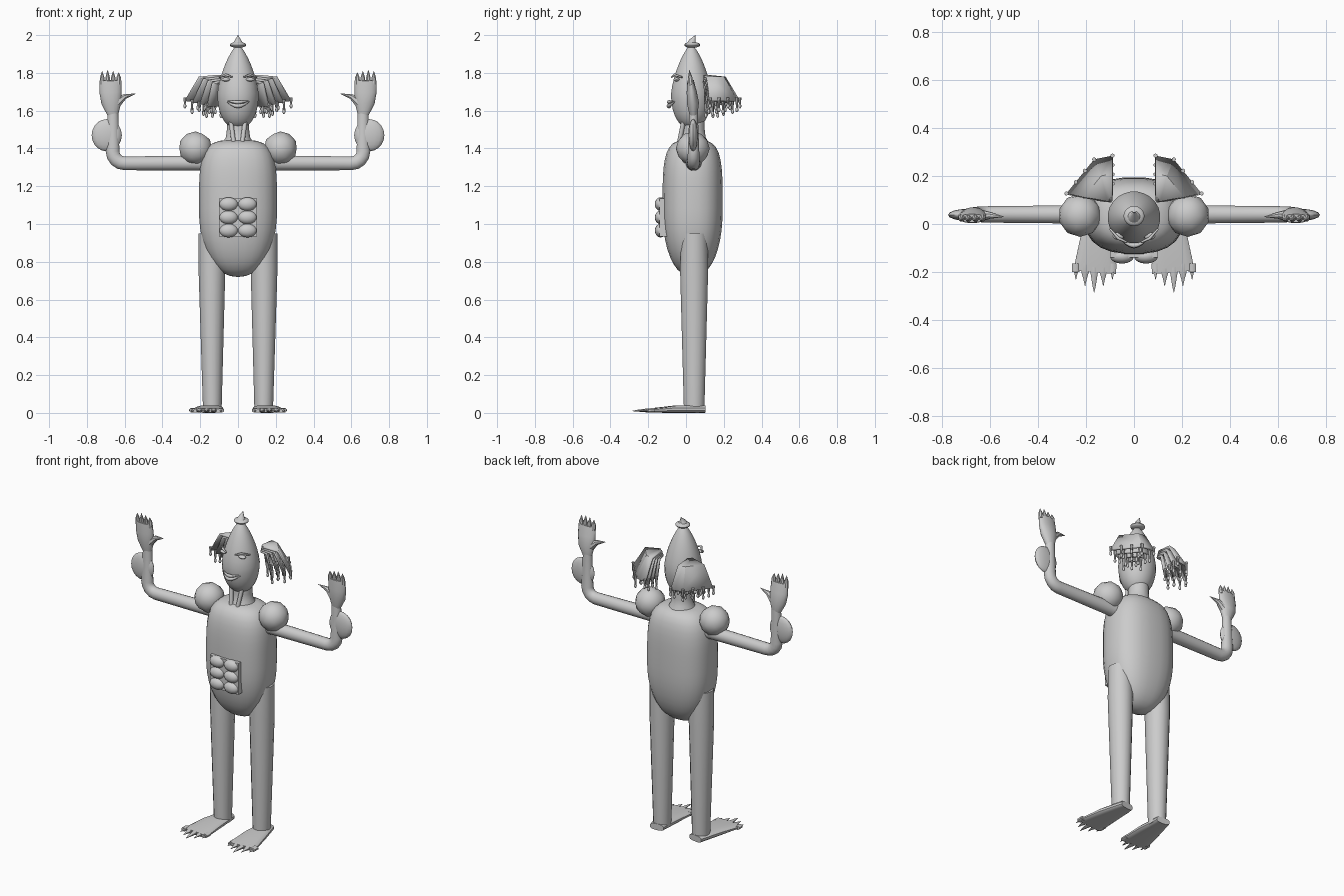
import bpy, bmesh, math
from mathutils import Vector

if "Cube" in bpy.data.objects:
    bpy.data.objects.remove(bpy.data.objects["Cube"])

GREY = (.6, .6, .6, 1)
FORWARD, UP = Vector((0, 1, 0)), Vector((0, 0, 1))
skin = bpy.data.materials.new("plain grey")
skin.diffuse_color = GREY
skin.use_nodes = True
skin.node_tree.nodes["Principled BSDF"].inputs["Base Color"].default_value = GREY


def finish(name, bm, mirror=False, smooth_angle=40, thickness=0):
    """Turn a bmesh into a shaded object, optionally mirrored across x."""
    bmesh.ops.recalc_face_normals(bm, faces=bm.faces)
    mesh = bpy.data.meshes.new(name)
    bm.to_mesh(mesh)
    bm.free()
    mesh.materials.append(skin)
    part = bpy.data.objects.new(name, mesh)
    bpy.context.collection.objects.link(part)
    bpy.ops.object.select_all(action="DESELECT")
    part.select_set(True)
    bpy.context.view_layer.objects.active = part
    bpy.ops.object.shade_smooth_by_angle(angle=math.radians(smooth_angle))
    if thickness:
        part.modifiers.new("Thickness", "SOLIDIFY").thickness = thickness
    if mirror:
        part.modifiers.new("Mirror", "MIRROR").use_mirror_merge = False


def signed_power(value, exponent):
    return math.copysign(abs(value) ** exponent, value)


def tube(points, radii, flat=(1, 1), depth_axis=FORWARD, power=2, sides=16, bm=None):
    """Loft rings along a path; flat gives depth over width at start and end."""
    bm = bm or bmesh.new()
    points = [Vector(p) for p in points]
    last = len(points) - 1
    rings = []
    for i, (point, radius) in enumerate(zip(points, radii)):
        along = (points[min(i + 1, last)] - points[max(i - 1, 0)]).normalized()
        across = depth_axis.cross(along).normalized()
        depth = along.cross(across) * (flat[0] + (flat[1] - flat[0]) * i / last)
        ring = []
        for k in range(sides):
            turn = math.tau * (k + .5) / sides
            ring.append(bm.verts.new(point + radius * (
                across * signed_power(math.cos(turn), 2 / power)
                + depth * signed_power(math.sin(turn), 2 / power))))
        rings.append(ring)
    for lower, upper in zip(rings, rings[1:]):
        for k in range(sides):
            bm.faces.new((lower[k - 1], lower[k], upper[k], upper[k - 1]))
    bm.faces.new(rings[0])
    bm.faces.new(rings[-1])
    return bm


def egg(bottom, middle, top, width, y, low_power, high_power, flat, power=2):
    """Upright closed body whose outline is a superellipse below and above."""
    points, radii = [], []
    steps = 20
    for i in range(steps + 1):
        s = -math.cos(math.pi * i / steps)
        curve = high_power if s > 0 else low_power
        points.append((0, y, middle + s * (top - middle if s > 0 else middle - bottom)))
        radii.append(max(width * max(1 - abs(s) ** curve, 0) ** (1 / curve), .004))
    return tube(points, radii, (flat, flat), power=power, sides=24)


def ball(centre, size, bm=None):
    bm = bm or bmesh.new()
    made = bmesh.ops.create_uvsphere(bm, u_segments=16, v_segments=10, radius=1)["verts"]
    bmesh.ops.scale(bm, vec=size, verts=made)
    bmesh.ops.translate(bm, vec=centre, verts=made)
    return bm


# Torso
finish("torso", egg(bottom=.72, middle=1.08, top=1.445, width=.208, y=.035,
                    low_power=2.2, high_power=4, flat=.77, power=2.5))

# Six-muscle stomach plate
bm = bmesh.new()
bmesh.ops.create_cube(bm, size=.2)
bmesh.ops.translate(bm, vec=(0, -.04, 1.035), verts=bm.verts)
for row in (-1, 0, 1):
    for side in (-1, 1):
        ball((side * .05, -.135, 1.035 + row * .07), (.05, .03, .036), bm)
finish("stomach_muscles", bm)

# Neck with two cords
finish("neck", tube([(0, .04, z) for z in (1.4, 1.46, 1.5, 1.6)], (.1, .065, .06, .06)))
finish("neck_cord", tube([(.02, -.04, 1.41), (.04, -.01, 1.56)], (.012, .012)), mirror=True)

# Head with pointed crown and knob
finish("head", egg(bottom=1.505, middle=1.69, top=1.95, width=.11, y=.028,
                   low_power=2.2, high_power=1.4, flat=.98))
knob = ball((0, .033, 1.948), (.044, .042, .016))
tube([(0, .033, 1.95), (0, .034, 1.97), (0, .05, 2)], (.034, .018, .001), bm=knob)
finish("crown_knob", knob)

# Face: smiling lips, eyes and brows
spread = [n / 4 - 1 for n in range(9)]
for name, sag, fullness in (("upper_lip", -.01, .009), ("lower_lip", -.03, .011)):
    finish(name, tube([(t * .065, -.09 + .04 * t * t, 1.655 + sag * (1 - t * t))
                       for t in spread],
                      [fullness * (1.15 - abs(t)) for t in spread]))
finish("eye", ball((.065, -.05, 1.765), (.024, .016, .01)), mirror=True)
finish("brow", tube([(.03, -.076, 1.778), (.065, -.06, 1.79), (.1, -.02, 1.777)],
                    (.004, .007, .004)), mirror=True)


# Swept hair: nested drooping fan sheets, each ending in drips
def fan_point(degrees, reach, z):
    turn = math.radians(degrees)
    return Vector((.09 + reach * math.cos(turn), .09 + reach * math.sin(turn), z))


for layer in range(4):
    shrink = 1 - layer / 5
    bm = bmesh.new()
    rows = []
    for reach, z in ((.02, 1.79), (.12, 1.78), (.195, 1.655)):
        rows.append([bm.verts.new(fan_point(degrees, reach * shrink, z - layer * .01))
                     for degrees in (11, 67, 90)])
    hem = [vert.co.copy() for vert in rows[-1]]
    for inner, outer in zip(rows, rows[1:]):
        for i in range(2):
            bm.faces.new((inner[i], inner[i + 1], outer[i + 1], outer[i]))
    finish("hair_sheet", bm, mirror=True, smooth_angle=10, thickness=.012)

    drips = bmesh.new()
    starts = [hem[0].lerp(hem[1], n / 3) for n in range(4)] + [hem[2]]
    for n, start in enumerate(starts):
        end = start - UP * (.03 + .02 * ((n + layer) % 2))
        tube([start + UP * .015, end], (.009, .004), sides=6, bm=drips)
        ball(end, (.008, .008, .013), drips)
    finish("hair_drips", drips, mirror=True)

# Shoulder lumps
bm = bmesh.new()
bmesh.ops.create_icosphere(bm, subdivisions=2, radius=.09)
bmesh.ops.translate(bm, vec=(.225, .036, 1.4), verts=bm.verts)
finish("shoulder_lump", bm, mirror=True, smooth_angle=30)

# Arms raised at a rounded elbow
elbow, bend = Vector((.6, .04, 1.385)), .064
path = [(.12, .04, 1.325), (.22, .04, 1.323)]
for step in range(5):
    turn = math.pi / 2 * step / 4
    path.append(elbow + bend * Vector((math.sin(turn), 0, -math.cos(turn))))
path.append((.662, .04, 1.6))
finish("arm", tube(path, [.05, .04] + [.037] * 5 + [.028], (1, .8)), mirror=True)
finish("arm_muscle", ball((.695, .038, 1.47), (.08, .025, .085)), mirror=True)

# Hands with pointed fingers and thumb
finish("palm", tube([(.662, .04, 1.575), (.67, .037, 1.64), (.675, .03, 1.7),
                     (.675, .024, 1.76)], (.028, .054, .06, .058), (.75, .3)), mirror=True)
fingers = bmesh.new()
for n in range(4):
    x = .632 + .029 * n
    tip = 1.815 - .006 * abs(n - 2)
    tube([(x, .026, 1.74), (x, .022, 1.775), (x, .018, tip)], (.015, .013, .001),
         sides=8, bm=fingers)
tube([(.64, .036, 1.64), (.6, .036, 1.675), (.542, .03, 1.69)], (.025, .015, .001),
     sides=8, bm=fingers)
finish("fingers", fingers, mirror=True)

# Legs
finish("leg", tube([(.136, .043, .01), (.138, .043, .75), (.138, .043, .95)],
                   (.05, .072, .072), (1.1, 1)), mirror=True)

# Feet with pointed toes
finish("foot", tube([(.135, .1, .02), (.15, -.05, .02), (.164, -.2, .012)],
                    (.045, .072, .09), (.44, .12), depth_axis=UP, power=3), mirror=True)
toes = bmesh.new()
for n in range(5):
    x = .09 + .038 * n
    tip = .027 * abs(n - 2) - .285
    tube([(x, -.165, .014), (x, -.2, .013), (x, tip + .03, .012), (x, tip, .01)],
         (.018, .017, .008, .001), (.7, .7), depth_axis=UP, sides=8, bm=toes)
finish("toes", toes, mirror=True)
